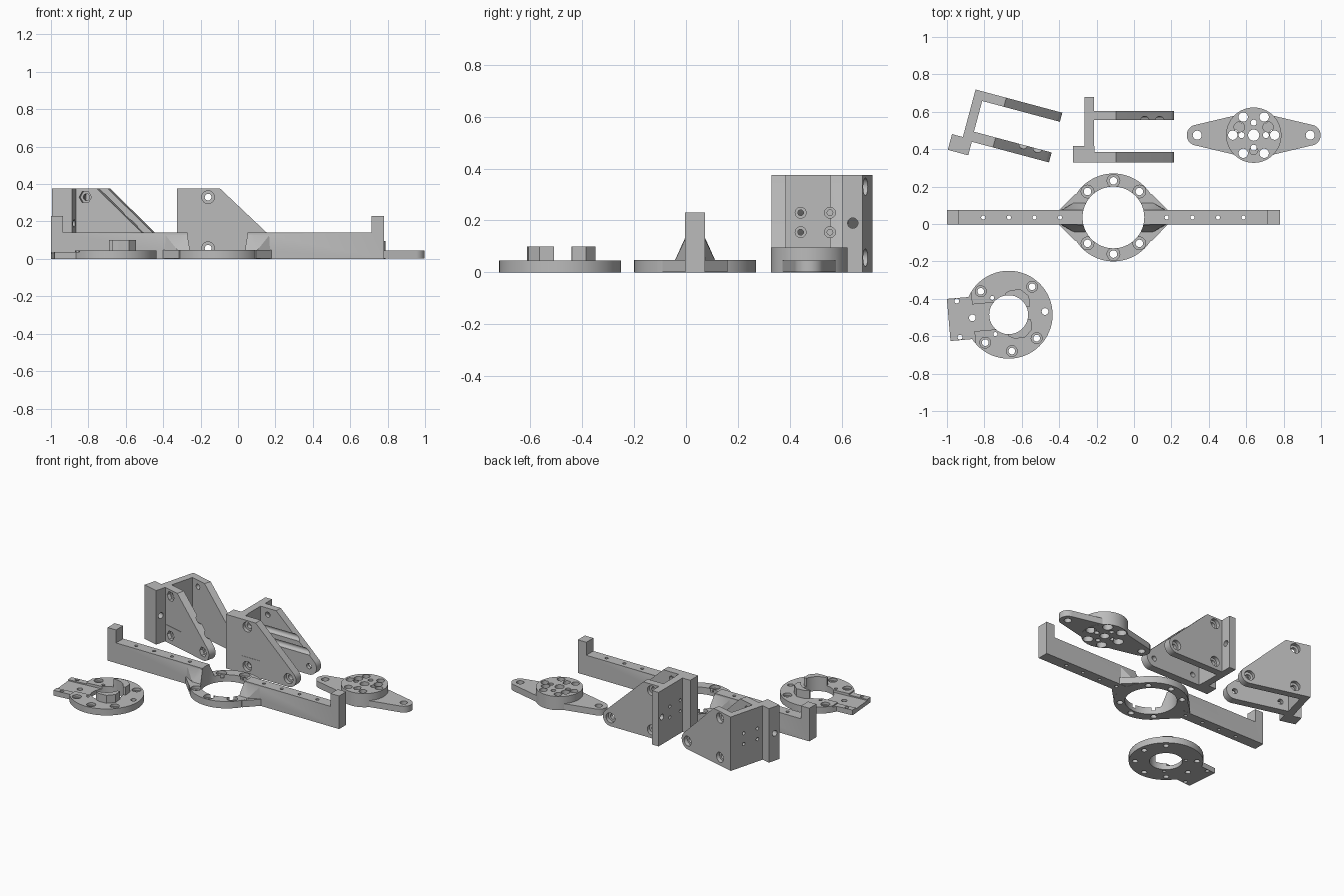
import bpy, bmesh, math
from mathutils import Matrix, Vector

cube = bpy.data.objects.get("Cube")
if cube:
    bpy.data.objects.remove(cube, do_unlink=True)

grey = bpy.data.materials.new("plain_grey")
grey.use_nodes = True
COLOUR = (0.5, 0.5, 0.5, 1)
grey.diffuse_color = COLOUR
grey.node_tree.nodes["Principled BSDF"].inputs["Base Color"].default_value = COLOUR


def finish(name, bm):
    bmesh.ops.recalc_face_normals(bm, faces=bm.faces)
    mesh = bpy.data.meshes.new(name)
    bm.to_mesh(mesh)
    bm.free()
    mesh.materials.append(grey)
    obj = bpy.data.objects.new(name, mesh)
    bpy.context.collection.objects.link(obj)
    return obj


def prism(name, points, low, high, axis="z", bevel=0):
    """Extrude a flat outline from low to high along an axis."""
    place = {"z": lambda a, b, c: (a, b, c),
             "y": lambda a, b, c: (a, c, b),
             "x": lambda a, b, c: (c, a, b)}[axis]
    bm = bmesh.new()
    rings = [[bm.verts.new(place(a, b, c)) for a, b in points] for c in (low, high)]
    bm.faces.new(rings[0])
    bm.faces.new(rings[1])
    n = len(points)
    for i in range(n):
        j = (i + 1) % n
        bm.faces.new((rings[0][i], rings[0][j], rings[1][j], rings[1][i]))
    if bevel:
        edges = [e for e in bm.edges if len(e.link_faces) == 2 and e.calc_face_angle() > 0.7]
        bmesh.ops.bevel(bm, geom=edges, offset=bevel, segments=1, affect="EDGES")
    return finish(name, bm)


def arc(a, b, r, start=0, end=360, n=40):
    steps = n if end - start == 360 else n + 1
    angles = [math.radians(start + (end - start) * i / n) for i in range(steps)]
    return [(a + r * math.cos(t), b + r * math.sin(t)) for t in angles]


def rect(a0, a1, b0, b1):
    return [(a0, b0), (a1, b0), (a1, b1), (a0, b1)]


def hull(name, points):
    bm = bmesh.new()
    for p in points:
        bm.verts.new(p)
    bmesh.ops.convex_hull(bm, input=bm.verts)
    return finish(name, bm)


def combine(obj, other, operation):
    mod = obj.modifiers.new(operation, "BOOLEAN")
    mod.operation, mod.object, mod.solver = operation, other, "EXACT"
    graph = bpy.context.evaluated_depsgraph_get()
    mesh = bpy.data.meshes.new_from_object(obj.evaluated_get(graph))
    obj.modifiers.clear()
    obj.data = mesh
    bpy.data.objects.remove(other, do_unlink=True)


def add(obj, other):
    combine(obj, other, "UNION")


def cut(obj, points, low, high, axis="z"):
    combine(obj, prism("cutter", points, low, high, axis), "DIFFERENCE")


def drill(obj, a, b, r, low=-1, high=1, axis="z", n=24):
    cut(obj, arc(a, b, r, n=n), low, high, axis)


def polar(r, degrees):
    t = math.radians(degrees)
    return r * math.cos(t), r * math.sin(t)


# Ring with two upturned arms, built about the ring centre
ring = prism("ring_beam", arc(0, 0, 0.235, n=64), 0, 0.048, bevel=0.004)
outline = [(-0.89, 0), (0.89, 0), (0.89, 0.23), (0.825, 0.23), (0.825, 0.14),
           (-0.825, 0.14), (-0.825, 0.23), (-0.89, 0.23)]
add(ring, prism("arms", outline, -0.039, 0.039, "y", bevel=0.007))
for s in (-1, 1):
    flare = [(s * x, y) for x, y in
             ((0.29, 0.039), (0.205, 0.125), (0.15, 0.1), (0.15, -0.1), (0.205, -0.125), (0.29, -0.039))]
    add(ring, prism("flare", flare, 0.001, 0.047))
    add(ring, hull("gusset", [(s * x, side * y, z) for side in (-1, 1) for x, y, z in
        ((0.28, 0.037, 0.13), (0.15, 0.04, 0.13), (0.28, 0.04, 0.03), (0.2, 0.085, 0.03), (0.15, 0.085, 0.03))]))
    for i in range(4):
        drill(ring, s * (0.285 + 0.137 * i), 0, 0.011, n=16)
drill(ring, 0, 0, 0.165, n=64)
for angle in (45, 90, 135, 225, 270, 315):
    x, y = polar(0.196, angle)
    drill(ring, x, y, 0.02)
    drill(ring, x, y, 0.034, low=0.026)
ring.location = (-0.11, 0.035, 0)

# Round mounting plate with a slotted tongue and two raised lugs
plate = prism("round_mount", arc(0, 0, 0.235, n=64), 0, 0.045)
add(plate, prism("tongue", rect(-0.322, -0.15, -0.113, 0.113), 0, 0.036))
cut(plate, rect(-0.4, -0.06, -0.072, 0.072), 0.028, 1)
cut(plate, rect(-0.4, -0.19, -0.2, 0.2), 0.036, 1)
for s in (-1, 1):
    lug = [(x, s * y) for x, y in ((-0.01, 0.07), (-0.01, 0.115), (0.02, 0.13),
                                   (0.075, 0.13), (0.117, 0.09), (0.117, 0.035), (0.08, 0.035))]
    add(plate, prism("lug", lug, 0.02, 0.1))
    drill(plate, -0.27, s * 0.097, 0.013, n=16)
    drill(plate, -0.08, s * 0.097, 0.011, n=16)
drill(plate, 0, 0, 0.104, n=64)
for angle in (0, 45, 135, 180, 225, 270, 315):
    x, y = polar(0.195, angle)
    drill(plate, x, y, 0.018)
    if angle not in (0, 180):
        drill(plate, x, y, 0.029, low=0.028)
plate.matrix_world = Matrix.Translation((-0.67, -0.485, 0)) @ Matrix.Rotation(math.radians(5), 4, "Z")

# Two-armed hub
hub = prism("two_arm_hub", arc(0, 0, 0.148, n=64), 0, 0.095, bevel=0.008)
tips = [(0.1, 0.105)] + arc(-0.302, 0, 0.056, 98, 262, 20)
tips = [(-0.1, 0.105)] + arc(-0.302, 0, 0.056, 98, 262, 20) + [(-0.1, -0.105), (0.1, -0.105)]
tips += arc(0.302, 0, 0.056, -82, 82, 20) + [(0.1, 0.105)]
add(hub, prism("hub_arms", tips, 0.001, 0.045, bevel=0.005))
drill(hub, 0, 0, 0.03)
for s in (-1, 1):
    drill(hub, s * 0.302, 0, 0.024)
    drill(hub, s * 0.065, 0, 0.016)
    drill(hub, 0, s * 0.067, 0.016)
    drill(hub, s * 0.077, 0.043, 0.028, low=0.05)
for i in range(6):
    x, y = polar(0.112, 60 * i)
    drill(hub, x, y, 0.025)
    drill(hub, x, y, 0.033, high=0.05)
drill(hub, 0, -0.082, 0.022, low=0.06)
hub.location = (0.64, 0.475, 0)


def bracket(name, base, groove_side):
    """Upright wall, corner block and two sloped cheeks starting at y = base."""
    cheek = [(-0.25, 0), (-0.25, 0.375), (-0.095, 0.375)]
    cheek += arc(0.157, 0.057, 0.058, -90, 45, 16)[::-1]
    obj = prism(name, rect(-0.265, -0.215, 0.33, 0.68), 0, 0.375)
    add(obj, prism("block", rect(-0.325, -0.212, 0.33, 0.417), 0, 0.375))
    far = base + 0.275
    for low, high in ((base, base + 0.055), (far - 0.05, far)):
        add(obj, prism("cheek", cheek, low, high, "y"))
    # Screw holes with outer counterbores in both cheeks
    for x, z in ((-0.16, 0.33), (-0.16, 0.057), (0.157, 0.057)):
        drill(obj, x, z, 0.018, 0, 1, "y")
        drill(obj, x, z, 0.034, base - 0.01, base + 0.025, "y", 6 if groove_side < 0 else 24)
        drill(obj, x, z, 0.034, far - 0.025, far + 0.01, "y")
    # Shallow outer pad
    cut(obj, rect(-0.2, -0.06, 0.12, 0.26), base - 0.01, base + 0.002, "y")
    # Wall holes, one pair running along a cheek as driver grooves
    edge = base + (0.055 if groove_side < 0 else 0.225)
    inner = edge - groove_side * 0.113
    for z in (0.155, 0.23):
        drill(obj, edge, z, 0.021, -0.235, 1, "x")
        drill(obj, inner, z, 0.021, -0.235, 0, "x")
        for y in (edge, inner):
            drill(obj, y, z, 0.011, -1, 0, "x", 16)
    # Side flange hole
    drill(obj, 0.643 if groove_side > 0 else 0.368, 0.19, 0.02, -1, 0, "x")
    return obj


straight = bracket("straight_bracket", 0.33, 1)
angled = bracket("angled_bracket", 0.405, -1)
pivot = Vector((-0.265, 0.68, 0))
angled.matrix_world = (Matrix.Translation((-0.847, 0.719, 0))
                       @ Matrix.Rotation(math.radians(-15), 4, "Z") @ Matrix.Translation(-pivot))

# Smooth round walls, keep edges crisp
for obj in (ring, plate, hub, straight, angled):
    bpy.ops.object.select_all(action="DESELECT")
    obj.select_set(True)
    bpy.context.view_layer.objects.active = obj
    bpy.ops.object.shade_smooth_by_angle(angle=math.radians(25))
